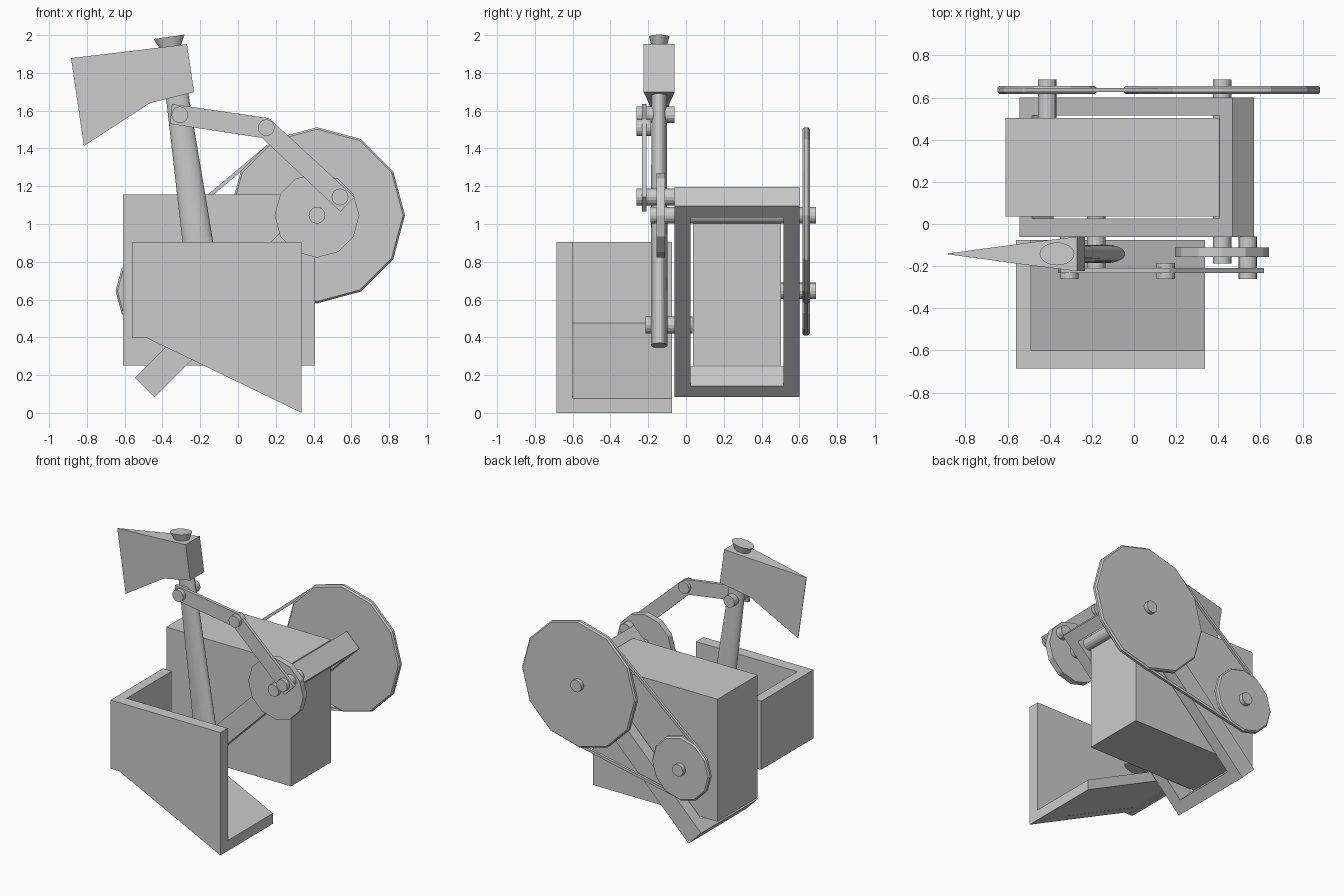
import bpy, bmesh, math
from mathutils import Matrix, Vector

if "Cube" in bpy.data.objects:
    bpy.data.objects.remove(bpy.data.objects["Cube"])


def finish(name, bm):
    bmesh.ops.recalc_face_normals(bm, faces=bm.faces[:])
    mesh = bpy.data.meshes.new(name)
    bm.to_mesh(mesh)
    bm.free()
    ob = bpy.data.objects.new(name, mesh)
    bpy.context.collection.objects.link(ob)
    return ob


def loft(name, loops, capped=True):
    """Skin a list of equal-length 3D loops; capped ends, or closed round on itself."""
    bm = bmesh.new()
    rows = [[bm.verts.new(p) for p in loop] for loop in loops]
    n = len(rows[0])
    pairs = list(zip(rows, rows[1:]))
    if not capped:
        pairs.append((rows[-1], rows[0]))
    for a, b in pairs:
        for i in range(n):
            j = (i + 1) % n
            bm.faces.new((a[i], a[j], b[j], b[i]))
    if capped:
        bm.faces.new(rows[0])
        bm.faces.new(rows[-1])
    return finish(name, bm)


def plate(name, pts, y0, y1):
    """Extrude an x,z outline along y."""
    return loft(name, [[(x, y, z) for x, z in pts] for y in (y0, y1)])


def ring(name, outer, inner, y0, y1, mat=Matrix()):
    """Extruded outline with a matching hole."""
    loops = [(outer, y0), (outer, y1), (inner, y1), (inner, y0)]
    return loft(name, [[mat @ Vector((x, y, z)) for x, z in o] for o, y in loops], False)


def rect(x0, x1, z0, z1):
    return [(x0, z0), (x1, z0), (x1, z1), (x0, z1)]


def arc(c, r, ks, n=12):
    return [(c[0] + r * math.cos(2 * math.pi * k / n),
             c[1] + r * math.sin(2 * math.pi * k / n)) for k in ks]


def wheel(name, c, r, y0, y1, bevel):
    """Twelve-sided disc with chamfered rim."""
    prof = [(r - bevel, y0), (r, y0 + bevel), (r, y1 - bevel), (r - bevel, y1)]
    return loft(name, [[(x, y, z) for x, z in arc(c, q, range(12))] for q, y in prof])


def pin(name, c, y0, y1, r=0.044):
    return plate(name, arc(c, r, range(16), 16), y0, y1)


# Motor housing and tilted support frame
plate("motor_box", rect(-0.61, 0.407, 0.252, 1.155), 0.036, 0.504)
s = math.sqrt(0.5)
tilt = Matrix(((s, s, 0, 0.0125), (0, 0, 1, 0.27), (s, -s, 0, 0.64), (0, 0, 0, 1)))
ring("support_frame", rect(-0.715, 0.715, -0.331, 0.331),
     rect(-0.63, 0.63, -0.245, 0.245), -0.0725, 0.0725, tilt)

# Belt drive
big, small = (0.418, 1.046), (-0.412, 0.646)
wheel("large_pulley", big, 0.466, 0.617, 0.656, 0.01)
wheel("small_pulley", small, 0.236, 0.617, 0.656, 0.01)


def belt_path(inset):
    return arc(big, 0.462 - inset, range(-3, 5)) + arc(small, 0.233 - inset, range(4, 10))


ring("drive_belt", belt_path(0), belt_path(0.02), 0.627, 0.646)
pin("main_shaft", big, -0.188, 0.687)
pin("motor_shaft", small, 0.48, 0.687)

# Crank and bent connecting rod
crank, elbow, grip = (0.54, 1.143), (0.15, 1.51), (-0.308, 1.578)
wheel("crank_disc", big, 0.224, -0.157, -0.112, 0.0)
plate("connecting_rod", [(-0.35, 1.635), (0.165, 1.56), (0.617, 1.143),
                         (0.542, 1.065), (0.127, 1.456), (-0.36, 1.53)], -0.232, -0.209)
pin("crank_pin", crank, -0.262, -0.06)
pin("elbow_pin", elbow, -0.262, -0.186)
pin("handle_pin", grip, -0.262, -0.06)
pin("pivot_pin", (-0.18, 0.465), -0.215, 0.035)

# Oval axe handle: stations of distance along the axis, half width in x, half depth in y
yc = -0.142
axis = Matrix.Translation((-0.136, yc, 0.357)) @ Matrix.Rotation(math.radians(-8), 4, 'Y')
stations = [(0, 0.095, 0.044), (0.57, 0.08, 0.043), (1.34, 0.06, 0.041),
            (1.595, 0.055, 0.038), (1.65, 0.083, 0.054)]
loft("axe_handle", [[axis @ Vector((a * math.cos(t), b * math.sin(t), h))
                     for t in (2 * math.pi * i / 32 for i in range(32))]
                    for h, a, b in stations])

# Axe head: top and bottom point with half thickness, from poll to cutting edge
sections = [((-0.27, 1.952), (-0.233, 1.698), 0.082),
            ((-0.49, 1.925), (-0.466, 1.64), 0.055),
            ((-0.884, 1.878), (-0.816, 1.413), 0.002)]
loft("axe_head", [[(t[0], yc - w, t[1]), (t[0], yc + w, t[1]),
                   (b[0], yc + w, b[1]), (b[0], yc - w, b[1])] for t, b, w in sections])

# Chute: front panel, left wall, sloping floor
plate("chute_front", [(-0.56, 0.905), (0.337, 0.905), (0.337, 0.0),
                      (-0.49, 0.4), (-0.56, 0.4)], -0.685, -0.6)
plate("chute_side", rect(-0.56, -0.488, 0.4, 0.905), -0.6, -0.075)
plate("chute_floor", [(-0.488, 0.4), (0.337, 0.0), (0.337, 0.077), (-0.488, 0.477)],
      -0.6, -0.075)
